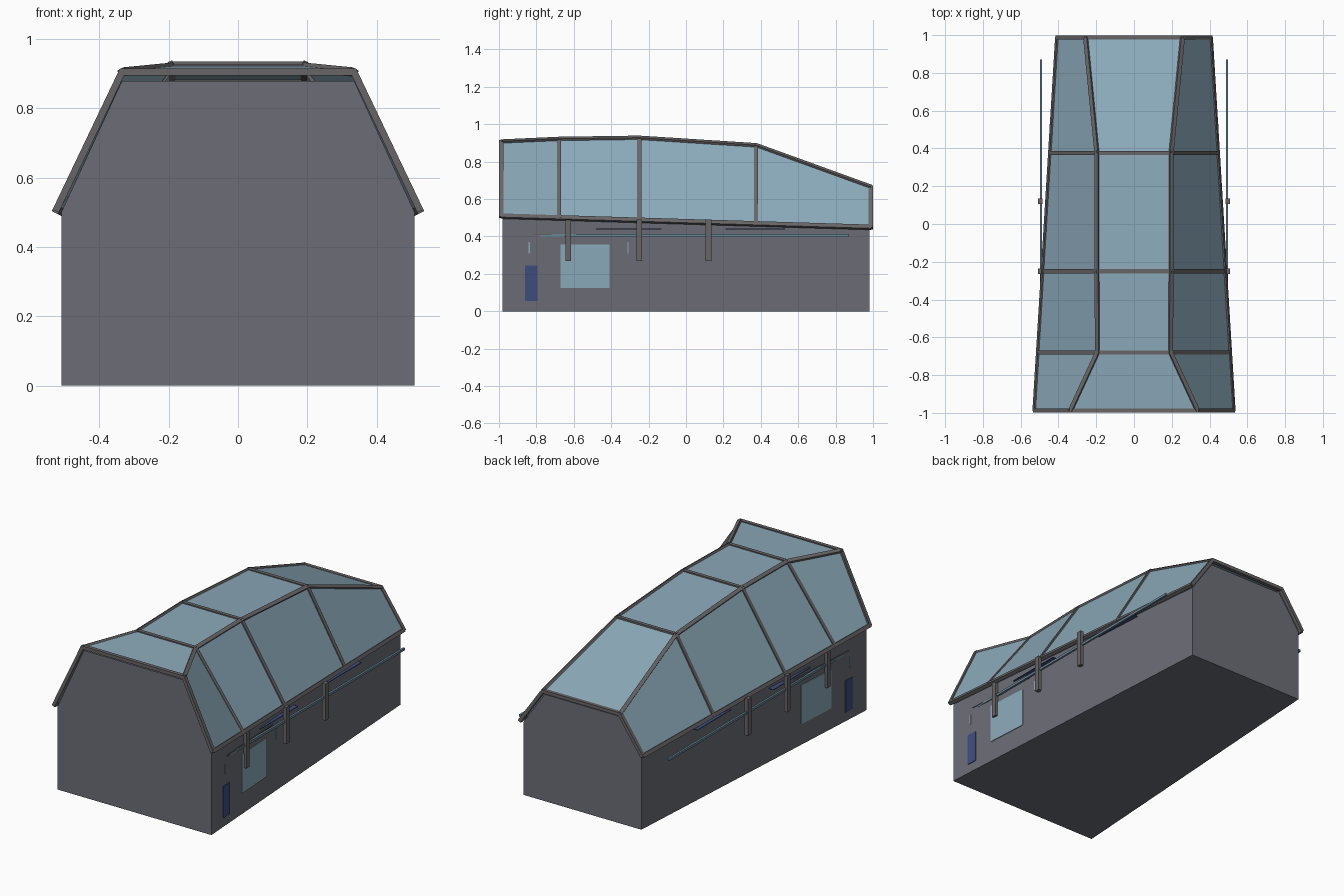
import bpy
import bmesh
from mathutils import Vector, Matrix

cube = bpy.data.objects.get("Cube")
if cube:
    bpy.data.objects.remove(cube, do_unlink=True)


def material(name, rgb):
    m = bpy.data.materials.new(name)
    m.use_nodes = True
    m.diffuse_color = (*rgb, 1)
    bsdf = m.node_tree.nodes["Principled BSDF"]
    bsdf.inputs["Base Color"].default_value = (*rgb, 1)
    bsdf.inputs["Roughness"].default_value = 0.8
    return m


WALL = material("wall_grey", (0.15, 0.155, 0.18))
FRAME = material("frame_grey", (0.14, 0.13, 0.135))
GLASS = material("pale_blue", (0.26, 0.40, 0.49))
RAIL = material("rail_blue", (0.14, 0.24, 0.31))
NAVY = material("navy_blue", (0.05, 0.075, 0.21))


def finish(name, bm, mat):
    bmesh.ops.recalc_face_normals(bm, faces=bm.faces)
    mesh = bpy.data.meshes.new(name)
    bm.to_mesh(mesh)
    bm.free()
    mesh.materials.append(mat)
    ob = bpy.data.objects.new(name, mesh)
    bpy.context.collection.objects.link(ob)
    return ob


def loft(name, first, last, mat):
    """Solid between two matching outlines."""
    bm = bmesh.new()
    a = [bm.verts.new(p) for p in first]
    b = [bm.verts.new(p) for p in last]
    bm.faces.new(a)
    bm.faces.new(b)
    for i in range(len(a)):
        j = (i + 1) % len(a)
        bm.faces.new((a[i], a[j], b[j], b[i]))
    return finish(name, bm, mat)


def add_beam(bm, p, q, normal, width, height, extra=0.006):
    """Rectangular bar from p to q with its top facing the normal."""
    p, q = Vector(p), Vector(q)
    d = (q - p).normalized()
    side = Vector(normal).cross(d).normalized()
    up = d.cross(side)
    rot = Matrix((d, side, up)).transposed().to_4x4()
    size = Matrix.Diagonal(((q - p).length + 2 * extra, width, height, 1))
    bmesh.ops.create_cube(bm, size=1,
                          matrix=Matrix.Translation((p + q) / 2) @ rot @ size)


def box(name, x0, x1, y0, y1, z0, z1, mat):
    bm = bmesh.new()
    bmesh.ops.create_cube(
        bm, size=1,
        matrix=Matrix.Translation(((x0 + x1) / 2, (y0 + y1) / 2, (z0 + z1) / 2))
        @ Matrix.Diagonal((x1 - x0, y1 - y0, z1 - z0, 1)))
    return finish(name, bm, mat)


def wall_x(y):
    """Half width of the tapering walls."""
    return 0.45 - 0.0612 * y


# Tapered body, open under the roof except for the gable ends
def wall_outline(y, top):
    x = wall_x(y)
    return [(-x, y, 0), (x, y, 0), (x, y, top), (-x, y, top)]


loft("walls", wall_outline(-0.98, 0.5), wall_outline(0.98, 0.44), WALL)


def gable(name, y, inward, eave, ridge_x, ridge_z):
    x = wall_x(y)
    outline = [(-x, eave), (x, eave), (ridge_x, ridge_z), (-ridge_x, ridge_z)]
    loft(name, [(px, y, pz) for px, pz in outline],
         [(px, y + inward, pz) for px, pz in outline], WALL)


gable("front_gable", -0.98, 0.012, 0.5, 0.335, 0.88)
gable("back_gable", 0.98, -0.012, 0.44, 0.25, 0.64)

# Roof stations: y, ridge half width, ridge height
stations = [(-0.988, 0.335, 0.905), (-0.68, 0.192, 0.919), (-0.25, 0.195, 0.925),
            (0.375, 0.195, 0.885), (0.988, 0.255, 0.663)]


def section(y, rx, rz):
    t = (y + 0.988) / 1.976
    ex, ez = 0.524 - 0.12 * t, 0.509 - 0.06 * t
    return [Vector(p) for p in
            ((-ex, y, ez), (-rx, y, rz), (rx, y, rz), (ex, y, ez))]


rings = [section(*s) for s in stations]

# Roof panels
bm = bmesh.new()
grid = [[bm.verts.new(p) for p in ring] for ring in rings]
for a, b in zip(grid, grid[1:]):
    for i in range(3):
        bm.faces.new((a[i], a[i + 1], b[i + 1], b[i]))
panels = finish("roof_panels", bm, GLASS)
thick = panels.modifiers.new("thickness", "SOLIDIFY")
thick.thickness = 0.008
thick.offset = 0

# Cross ribs
bm = bmesh.new()
for ring in rings:
    for i in range(3):
        d = ring[i + 1] - ring[i]
        add_beam(bm, ring[i], ring[i + 1], (-d.z, 0, d.x), 0.022, 0.02)
finish("roof_ribs", bm, FRAME)

# Ridge and eave bars
bm = bmesh.new()
for a, b in zip(rings, rings[1:]):
    for i in range(4):
        s = -1 if i < 2 else 1
        normal = (s * 0.5, 0, 0.87) if i in (1, 2) else (s * 0.9, 0, 0.43)
        add_beam(bm, a[i], b[i], normal, 0.022, 0.02, 0.002)
finish("ridge_and_eave_bars", bm, FRAME)


# Side details, the same on both sides
def wall_plate(name, s, y0, y1, z0, z1, mat, proud=0.004):
    def end(y):
        x = wall_x(y)
        return [(s * px, y, pz) for px, pz in
                ((x - 0.004, z0), (x + proud, z0), (x + proud, z1), (x - 0.004, z1))]
    loft(name, end(y0), end(y1), mat)


for s, side in ((1, "left"), (-1, "right")):
    wall_plate(side + "_door", s, -0.86, -0.795, 0.055, 0.245, NAVY)
    wall_plate(side + "_window", s, -0.67, -0.41, 0.125, 0.358, GLASS)
    for n, y in (("front", -0.838), ("back", -0.31)):
        wall_plate(f"{side}_{n}_strip", s, y - 0.003, y + 0.003, 0.31, 0.37, GLASS)
    # Long handrail and its upright brackets
    box(side + "_rail", s * 0.486, s * 0.498, -0.83, 0.87, 0.398, 0.412, RAIL)
    wall_plate(side + "_rail_backing", s, -0.82, -0.35, 0.408, 0.416, FRAME)
    for n, y in (("front", -0.63), ("middle", -0.25), ("back", 0.12)):
        box(f"{side}_{n}_bracket", s * 0.484, s * 0.507, y - 0.015, y + 0.015,
            0.27, 0.49, FRAME)
    # Thin shelves under the eaves
    for n, y0, y1 in (("front", -0.48, -0.13), ("back", 0.21, 0.53)):
        x = wall_x((y0 + y1) / 2)
        box(f"{side}_{n}_shelf", s * (x - 0.02), s * (x + 0.02), y0, y1,
            0.438, 0.442, NAVY)
